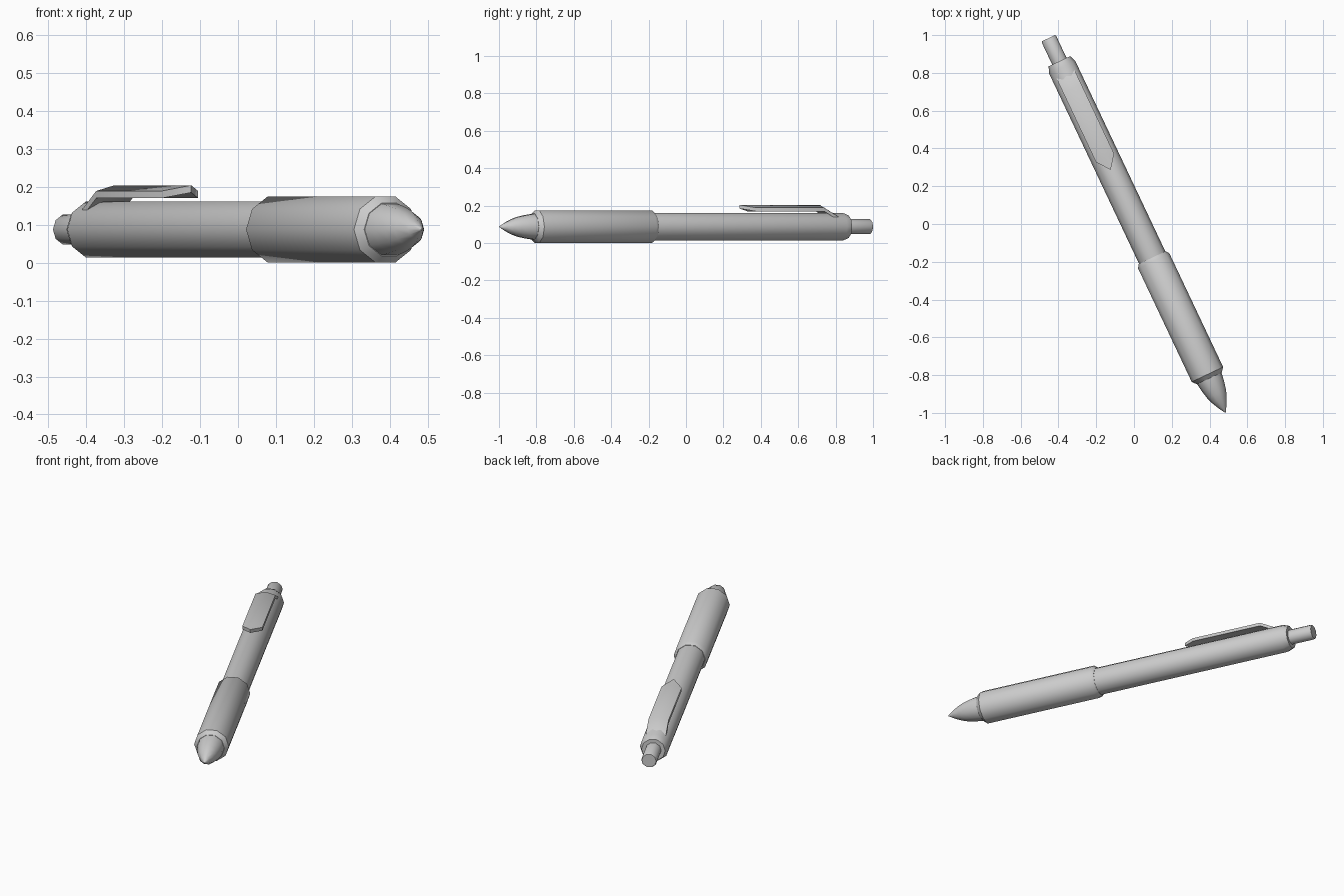
import bpy, bmesh, math
from mathutils import Matrix

if "Cube" in bpy.data.objects:
    bpy.data.objects.remove(bpy.data.objects["Cube"])

SIDES = 10
AXIS_Z = 0.0875
# The pen lies flat, turned about z; local -y points to the writing tip
PLACE = Matrix.Translation((0.016, -0.008, 0)) @ Matrix.Rotation(math.radians(25.3), 4, 'Z')


def finish(bm, name):
    bmesh.ops.recalc_face_normals(bm, faces=bm.faces)
    bm.transform(PLACE)
    mesh = bpy.data.meshes.new(name)
    bm.to_mesh(mesh)
    bm.free()
    obj = bpy.data.objects.new(name, mesh)
    bpy.context.collection.objects.link(obj)
    bpy.ops.object.select_all(action='DESELECT')
    obj.select_set(True)
    bpy.context.view_layer.objects.active = obj
    bpy.ops.object.shade_smooth_by_angle(angle=math.radians(38))
    return obj


def turned(name, profile):
    """Ten-sided turned part from (distance towards tip, radius) points."""
    bm = bmesh.new()
    rings = []
    for s, r in profile:
        rings.append([bm.verts.new((r * math.cos(2 * math.pi * i / SIDES), -s,
                                    AXIS_Z + r * math.sin(2 * math.pi * i / SIDES)))
                      for i in range(SIDES)])
    for a, b in zip(rings, rings[1:]):
        for i in range(SIDES):
            j = (i + 1) % SIDES
            bm.faces.new((a[i], a[j], b[j], b[i]))
    bm.faces.new(rings[0])
    bm.faces.new(rings[-1])
    return finish(bm, name)


# Push button, barrel, grip sleeve and pointed tip
turned("push_button", [(-1.097, 0.038), (-1.09, 0.042), (-0.94, 0.042)])
turned("barrel", [(-0.962, 0.063), (-0.927, 0.077), (0.23, 0.077)])
turned("grip", [(0.188, 0.079), (0.207, 0.092), (0.872, 0.092), (0.895, 0.073)])
turned("writing_tip", [(0.885, 0.072), (0.9, 0.071), (0.94, 0.065), (0.985, 0.055),
                       (1.02, 0.043), (1.06, 0.023), (1.095, 0.002)])

# Pocket clip: ridged plate with a pointed end, bent down into the barrel
bm = bmesh.new()
HALF, RIDGE, EDGE, THICK = 0.053, 0.204, 0.189, 0.019


def clip_layer(drop):
    rows = []
    for s, fall in ((-0.396, 0), (-0.80, 0), (-0.885, 0.048)):
        rows.append([bm.verts.new((x, -s, z - fall - drop))
                     for x, z in ((-HALF, EDGE), (0, RIDGE), (HALF, EDGE))])
    tip = bm.verts.new((0, 0.326, RIDGE - drop))
    for a, b in zip(rows, rows[1:]):
        for i in range(2):
            bm.faces.new((a[i], a[i + 1], b[i + 1], b[i]))
    for i in range(2):
        bm.faces.new((tip, rows[0][i], rows[0][i + 1]))
    # outline loop used to join the two layers
    return [tip] + [r[0] for r in rows] + [rows[2][1]] + [r[2] for r in reversed(rows)]


top, under = clip_layer(0), clip_layer(THICK)
for i in range(len(top)):
    j = (i + 1) % len(top)
    bm.faces.new((top[i], top[j], under[j], under[i]))
finish(bm, "pocket_clip")
